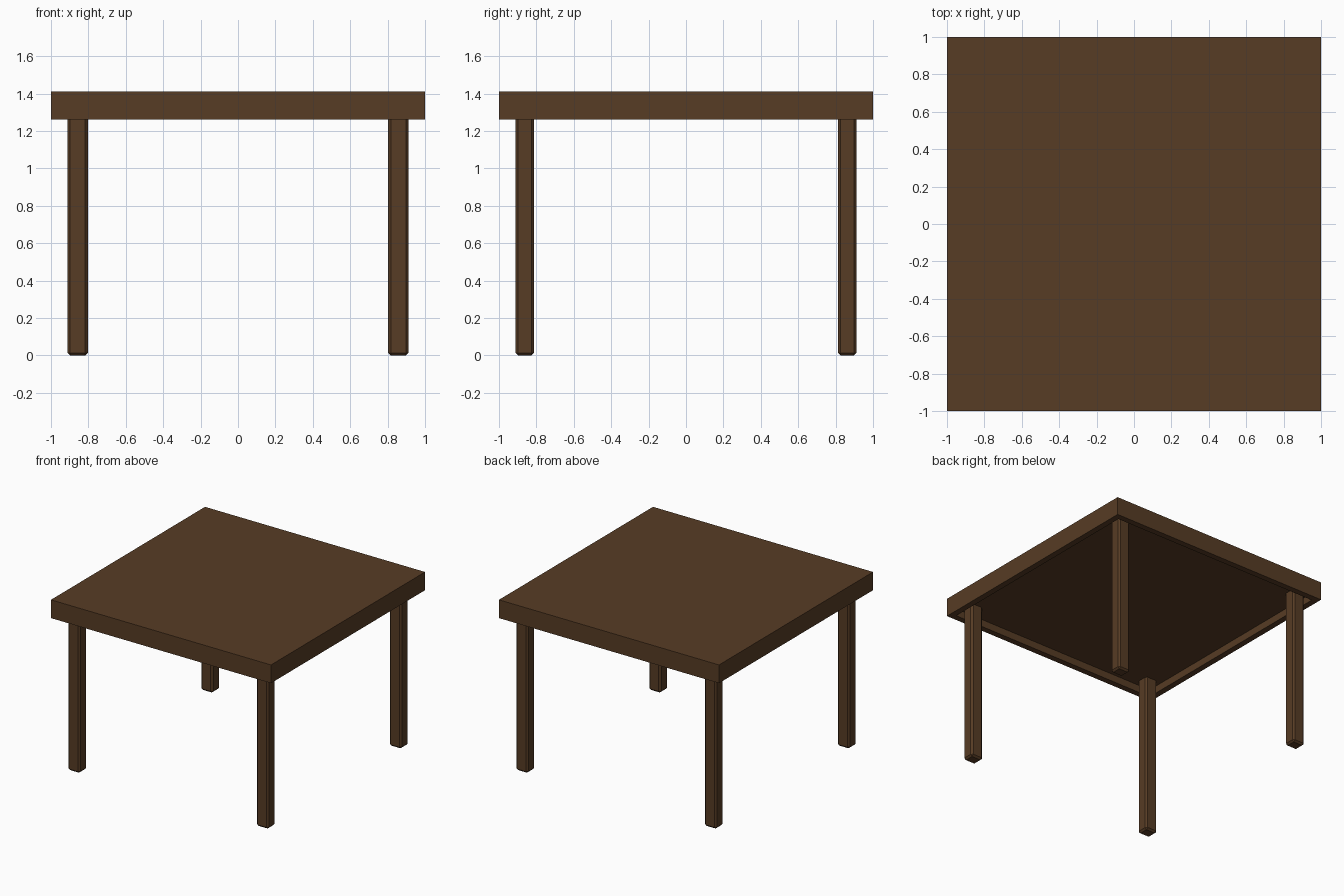
import bpy, bmesh

if "Cube" in bpy.data.objects:
    bpy.data.objects.remove(bpy.data.objects["Cube"])

wood = bpy.data.materials.new("dark brown wood")
wood.diffuse_color = (0.095, 0.045, 0.018, 1.0)
wood.use_nodes = True
wood.node_tree.nodes["Principled BSDF"].inputs["Base Color"].default_value = wood.diffuse_color


def make_object(name, bm):
    bmesh.ops.recalc_face_normals(bm, faces=bm.faces)
    mesh = bpy.data.meshes.new(name)
    bm.to_mesh(mesh)
    bm.free()
    mesh.materials.append(wood)
    obj = bpy.data.objects.new(name, mesh)
    bpy.context.collection.objects.link(obj)
    return obj


def box(x0, x1, y0, y1, z0, z1):
    bm = bmesh.new()
    bmesh.ops.create_cube(bm, size=1)
    for v in bm.verts:
        v.co = ((x0 + x1) / 2 + v.co.x * (x1 - x0),
                (y0 + y1) / 2 + v.co.y * (y1 - y0),
                (z0 + z1) / 2 + v.co.z * (z1 - z0))
    return bm


# Tabletop: slab with a shallow recess underneath, leaving a narrow rim
PANEL_Z = 1.32
bm = box(-1, 1, -1, 1, 1.26, 1.41)
bm.normal_update()
under = min(bm.faces, key=lambda f: f.calc_center_median().z)
bmesh.ops.inset_region(bm, faces=[under], thickness=0.07)
for v in under.verts:
    v.co.z = 1.26
recess = bmesh.ops.extrude_discrete_faces(bm, faces=[under])["faces"][0]
for v in recess.verts:
    v.co.z = PANEL_Z
make_object("tabletop", bm)

# Legs: chamfered posts standing inside the rim, one per corner
for side, sx in (("left", -1), ("right", 1)):
    for end, sy in (("front", -1), ("back", 1)):
        xs = sorted((sx * 0.803, sx * 0.912))
        ys = sorted((sy * 0.813, sy * 0.912))
        bm = box(*xs, *ys, 0, PANEL_Z)
        edges = [e for e in bm.edges if min(v.co.z for v in e.verts) < 0.01]
        bmesh.ops.bevel(bm, geom=edges, offset=0.014, segments=1,
                        affect='EDGES', profile=0.5)
        make_object(f"{end}_{side}_leg", bm)
